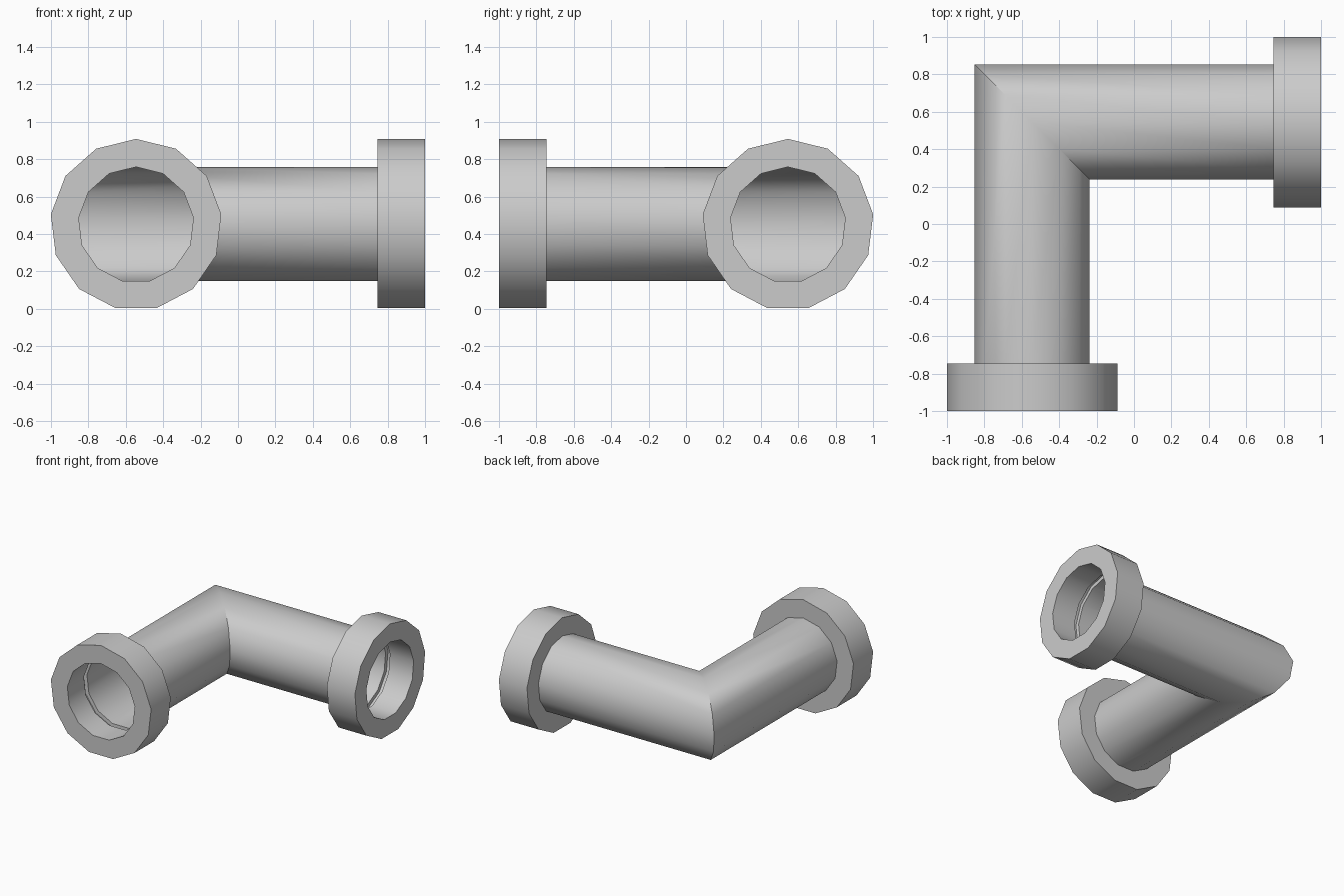
import bpy, bmesh
from math import sin, cos, pi, radians

if "Cube" in bpy.data.objects:
    bpy.data.objects.remove(bpy.data.objects["Cube"])

N = 13                      # sides of every round section, one vertex on top
AX, CZ = 0.545, 0.449       # axis offset of both legs, axis height
R_PIPE, R_COLLAR = 0.309, 0.459
DEPTH = 0.255               # collar length


def section(r):
    return [(r * sin(2 * pi * k / N), CZ + r * cos(2 * pi * k / N)) for k in range(N)]


def front_ring(r, d):
    """Ring on the leg opening at the front, d in from its end."""
    return [(-AX + u, -1 + d, z) for u, z in section(r)]


def right_ring(r, d):
    """Ring on the leg opening at the right, d in from its end."""
    return [(1 - d, AX - u, z) for u, z in section(r)]


def skin(name, rings, closed=False):
    bm = bmesh.new()
    loops = [[bm.verts.new(p) for p in ring] for ring in rings]
    pairs = list(zip(loops, loops[1:]))
    if closed:
        pairs.append((loops[-1], loops[0]))
    for a, b in pairs:
        for i in range(N):
            j = (i + 1) % N
            bm.faces.new((a[i], a[j], b[j], b[i]))
    bmesh.ops.recalc_face_normals(bm, faces=bm.faces)
    mesh = bpy.data.meshes.new(name)
    bm.to_mesh(mesh)
    bm.free()
    obj = bpy.data.objects.new(name, mesh)
    bpy.context.collection.objects.link(obj)
    bpy.ops.object.select_all(action='DESELECT')
    obj.select_set(True)
    bpy.context.view_layer.objects.active = obj
    bpy.ops.object.shade_smooth_by_angle(angle=radians(32))
    return obj


# Open pipe with a mitred right-angle bend
mitre = [(-AX + u, AX - u, z) for u, z in section(R_PIPE)]
skin("elbow_pipe", [front_ring(R_PIPE, DEPTH), mitre, right_ring(R_PIPE, DEPTH)])

# Collars at both ends, with a narrow groove inside where the pipe meets them
profile = [(R_PIPE, 0), (R_COLLAR, 0), (R_COLLAR, DEPTH), (R_PIPE, DEPTH),
           (R_PIPE + 0.03, DEPTH - 0.001), (R_PIPE + 0.03, DEPTH - 0.04),
           (R_PIPE, DEPTH - 0.04)]
for name, ring in (("front_collar", front_ring), ("right_collar", right_ring)):
    skin(name, [ring(r, d) for r, d in profile], closed=True)
